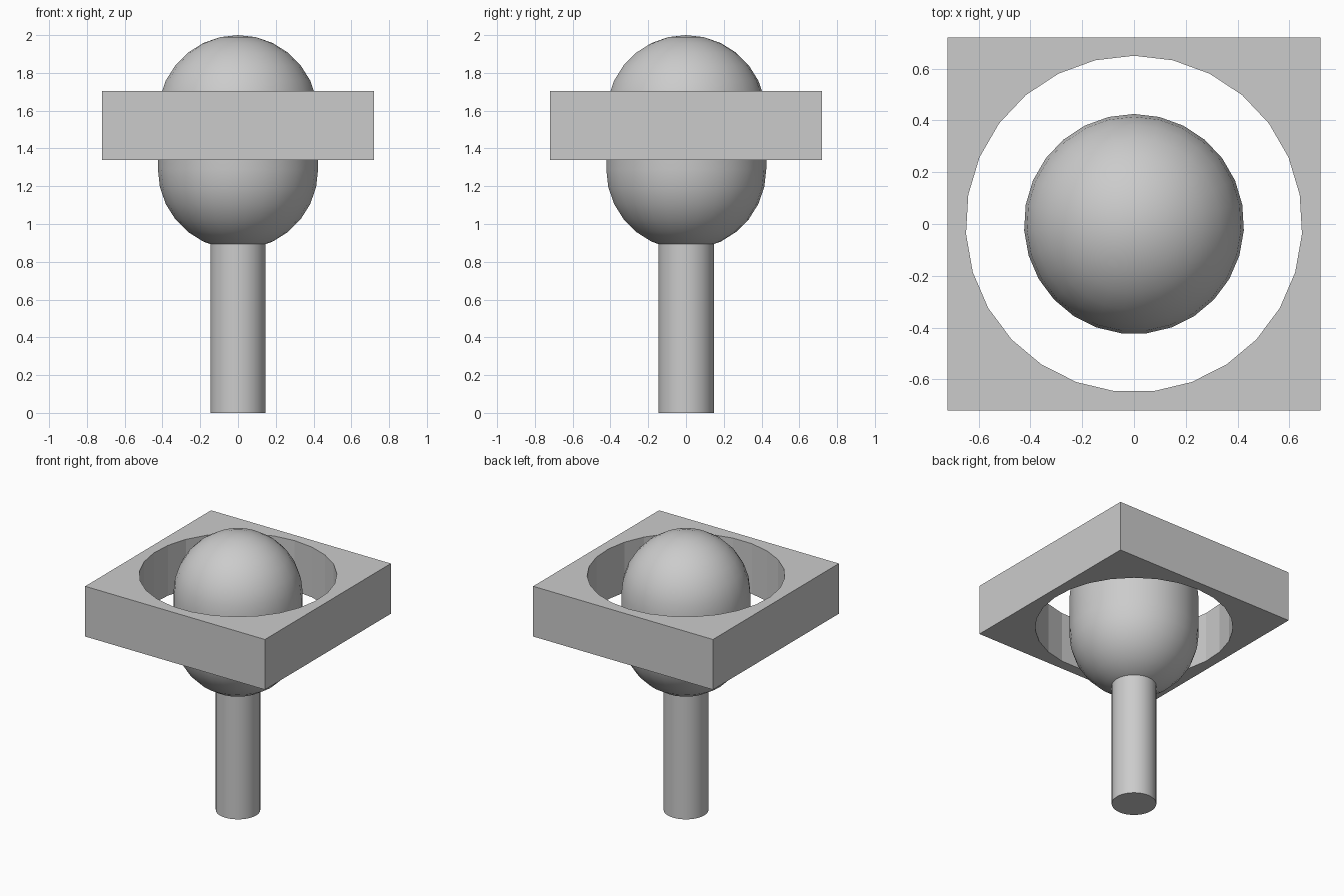
import bpy
import bmesh
from math import sin, cos, pi, radians
from mathutils import Matrix

SIDES = 27

cube = bpy.data.objects.get("Cube")
if cube:
    bpy.data.objects.remove(cube, do_unlink=True)

# One plain grey for every part
grey = bpy.data.materials.new("plain_grey")
grey.use_nodes = True
color = (0.6, 0.6, 0.6, 1.0)
grey.diffuse_color = color
grey.node_tree.nodes["Principled BSDF"].inputs["Base Color"].default_value = color


def add_object(name, bm):
    bmesh.ops.recalc_face_normals(bm, faces=bm.faces[:])
    mesh = bpy.data.meshes.new(name)
    bm.to_mesh(mesh)
    bm.free()
    mesh.materials.append(grey)
    obj = bpy.data.objects.new(name, mesh)
    bpy.context.collection.objects.link(obj)
    return obj


def lathe(name, profile):
    """Turn (radius, height) points around the z axis, starting at +y."""
    bm = bmesh.new()
    verts = [bm.verts.new((0, r, z)) for r, z in profile]
    edges = [bm.edges.new(pair) for pair in zip(verts, verts[1:])]
    bmesh.ops.spin(bm, geom=verts + edges, cent=(0, 0, 0), axis=(0, 0, 1),
                   angle=2 * pi, steps=SIDES)
    bmesh.ops.remove_doubles(bm, verts=bm.verts[:], dist=0.0005)
    return add_object(name, bm)


def smooth(obj):
    bpy.ops.object.select_all(action="DESELECT")
    obj.select_set(True)
    bpy.context.view_layer.objects.active = obj
    bpy.ops.object.shade_smooth_by_angle(angle=radians(35))


# Stem
stem = lathe("stem", [(0, 0), (0.147, 0), (0.147, 0.9), (0, 0.9)])
smooth(stem)

# Capsule: two half spheres joined by a straight wall
R, LOW, HIGH, RINGS = 0.425, 1.29, 1.575, 7
arc = [i * pi / 2 / RINGS for i in range(RINGS + 1)]
profile = [(R * sin(a), LOW - R * cos(a)) for a in arc]
profile += [(R * cos(a), HIGH + R * sin(a)) for a in arc]
capsule = lathe("capsule", profile)
smooth(capsule)

# Square collar with a round hole
bm = bmesh.new()
bmesh.ops.create_cube(bm, size=1, matrix=Matrix.Translation((0, 0, 1.522))
                      @ Matrix.Diagonal((1.442, 1.442, 0.364, 1)))
collar = add_object("square_collar", bm)
cutter = lathe("hole_cutter", [(0, 1.2), (0.65, 1.2), (0.65, 1.9), (0, 1.9)])
cutter.hide_render = True
cut = collar.modifiers.new("hole", "BOOLEAN")
cut.operation = "DIFFERENCE"
cut.solver = "EXACT"
cut.object = cutter
bpy.context.view_layer.update()
graph = bpy.context.evaluated_depsgraph_get()
collar_mesh = bpy.data.meshes.new_from_object(collar.evaluated_get(graph))
collar.modifiers.clear()
collar.data = collar_mesh
bpy.data.objects.remove(cutter, do_unlink=True)
